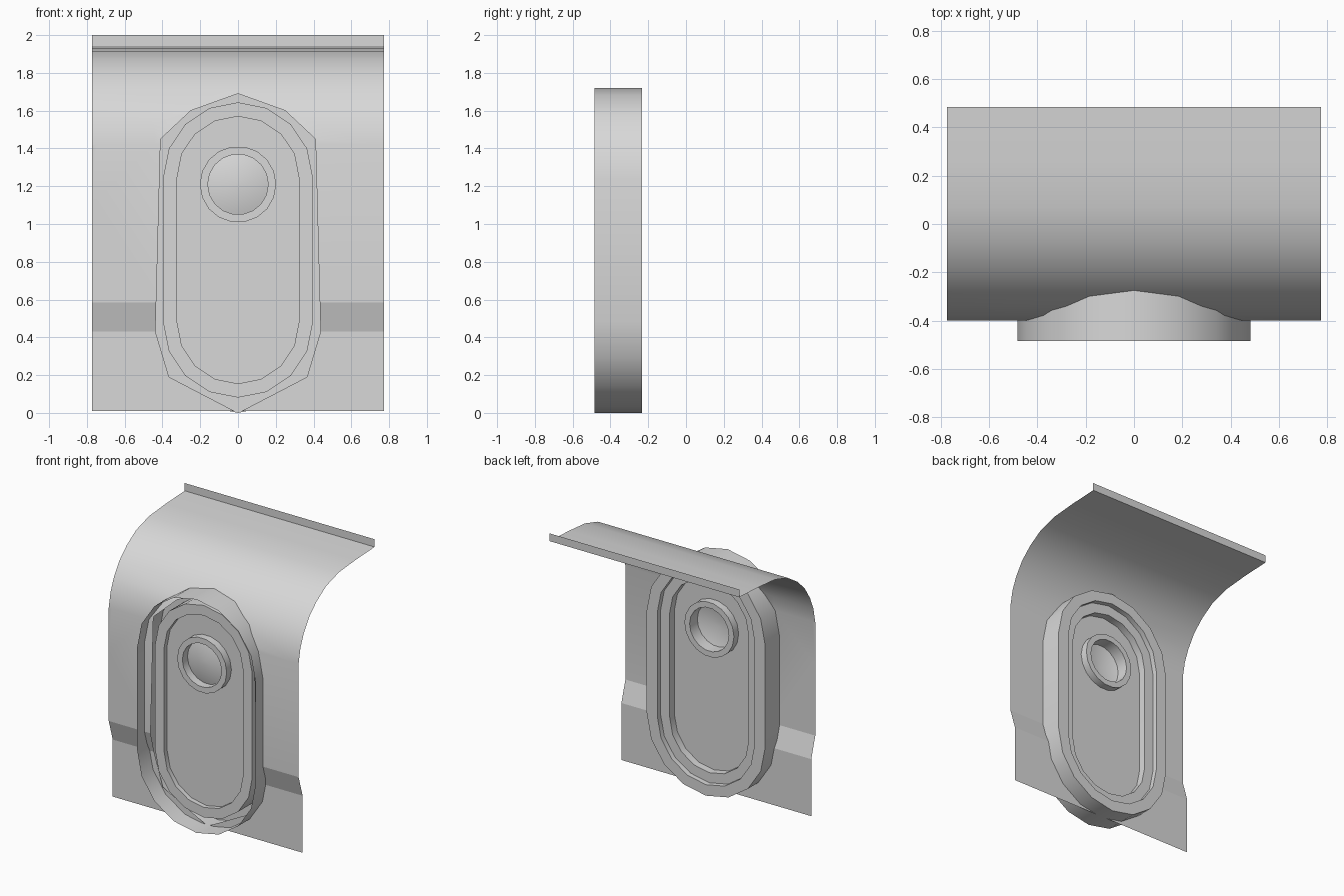
import bpy, bmesh, math
from mathutils import Vector

cube = bpy.data.objects.get("Cube")
if cube:
    bpy.data.objects.remove(cube, do_unlink=True)

grey = bpy.data.materials.new("plain_grey")
grey.use_nodes = True
colour = (0.69, 0.69, 0.69, 1)
grey.diffuse_color = colour
grey.node_tree.nodes["Principled BSDF"].inputs["Base Color"].default_value = colour


def finish(bm, name, angle=30):
    mesh = bpy.data.meshes.new(name)
    bm.to_mesh(mesh)
    bm.free()
    mesh.materials.append(grey)
    obj = bpy.data.objects.new(name, mesh)
    bpy.context.collection.objects.link(obj)
    bpy.ops.object.select_all(action="DESELECT")
    obj.select_set(True)
    bpy.context.view_layer.objects.active = obj
    bpy.ops.object.shade_smooth_by_angle(angle=math.radians(angle))


def outline(bm, radius, y, low, high):
    """Upright slot of two half circles, or a circle if low equals high."""
    steps = 9 if low == high else 8
    ring = []
    for centre, start in ((high, 0), (low, math.pi)):
        for i in range(9):
            a = start + math.pi * i / steps
            ring.append(bm.verts.new((radius * math.cos(a), y, centre + radius * math.sin(a))))
    return ring


def loft(name, sections, cap=False):
    """Join outlines given as (radius, y, low, high); cap closes the first one."""
    bm = bmesh.new()
    rings = [outline(bm, *section) for section in sections]
    if cap:
        bm.faces.new(rings[0][::-1])
    for a, b in zip(rings, rings[1:]):
        for i in range(len(a)):
            j = (i + 1) % len(a)
            bm.faces.new((a[i], a[j], b[j], b[i]))
    finish(bm, name)


def at(centres, profile):
    return [(r, y, *centres) for r, y in profile]


# Curved wall sheet: side profile as (y, z), swept across the width
profile = [(-0.353, 0.01), (-0.353, 0.43), (-0.4, 0.585), (-0.4, 1.42), (-0.378, 1.53),
           (-0.34, 1.62), (-0.275, 1.72), (-0.19, 1.80), (-0.08, 1.87), (0.07, 1.915),
           (0.26, 1.932), (0.485, 1.943), (0.485, 2.0)]
bm = bmesh.new()
rows = [[bm.verts.new((x, y, z)) for x in (-0.774, 0.774)] for y, z in profile]
for a, b in zip(rows, rows[1:]):
    bm.faces.new((a[0], a[1], b[1], b[0]))

# Doorway: clip the sheet by each side of a convex polygon, drop the inside
half = [(0, 0), (0.365, 0.19), (0.437, 0.43), (0.41, 1.45), (0.25, 1.6), (0, 1.69)]
corners = half + [(-x, z) for x, z in half[-2:0:-1]]
inside = [f for f in bm.faces if f.calc_center_median().y < 0]
for (x0, z0), (x1, z1) in zip(corners, corners[1:] + corners[:1]):
    point, normal = Vector((x0, 0, z0)), Vector((z1 - z0, 0, x0 - x1))
    edges = {e for f in inside for e in f.edges}
    verts = {v for f in inside for v in f.verts}
    cut = bmesh.ops.bisect_plane(bm, geom=list(verts) + list(edges) + inside,
                                 plane_co=point, plane_no=normal, dist=1e-5)
    inside = [f for f in cut["geom"] if isinstance(f, bmesh.types.BMFace)
              and (f.calc_center_median() - point).dot(normal) < 0]
bmesh.ops.delete(bm, geom=inside, context="FACES")
finish(bm, "wall_sheet", 16)

# Door surround: outer band, rear flange and inner wall
BAND, DOOR, WINDOW = (0.483, 1.237), (0.477, 1.248), (1.21, 1.21)
loft("door_surround", at(BAND, [(0.483, -0.485), (0.483, -0.232)])
     + at(DOOR, [(0.396, -0.232), (0.396, -0.4), (0.388, -0.4)]))

# Door: recessed panel, open at the window, with a raised border on both faces
loft("door_front", at(WINDOW, [(0.2, -0.365)])
     + at(DOOR, [(0.322, -0.365), (0.322, -0.4), (0.388, -0.4), (0.388, -0.27)]))
loft("door_back", at(WINDOW, [(0.2, -0.325)])
     + at(DOOR, [(0.322, -0.325), (0.322, -0.27), (0.396, -0.27)]))

# Round window: ring through the door and a domed pane
loft("window_ring", at(WINDOW, [(0.202, -0.365), (0.202, -0.42), (0.16, -0.42),
                                (0.16, -0.27), (0.202, -0.27), (0.202, -0.325)]))
dome = [(0.16 * math.sin(a), -0.36 - 0.022 * math.cos(a) ** 2)
        for a in (math.radians(d) for d in (6, 25, 45, 65, 90))]
loft("window_pane", at(WINDOW, dome), cap=True)
